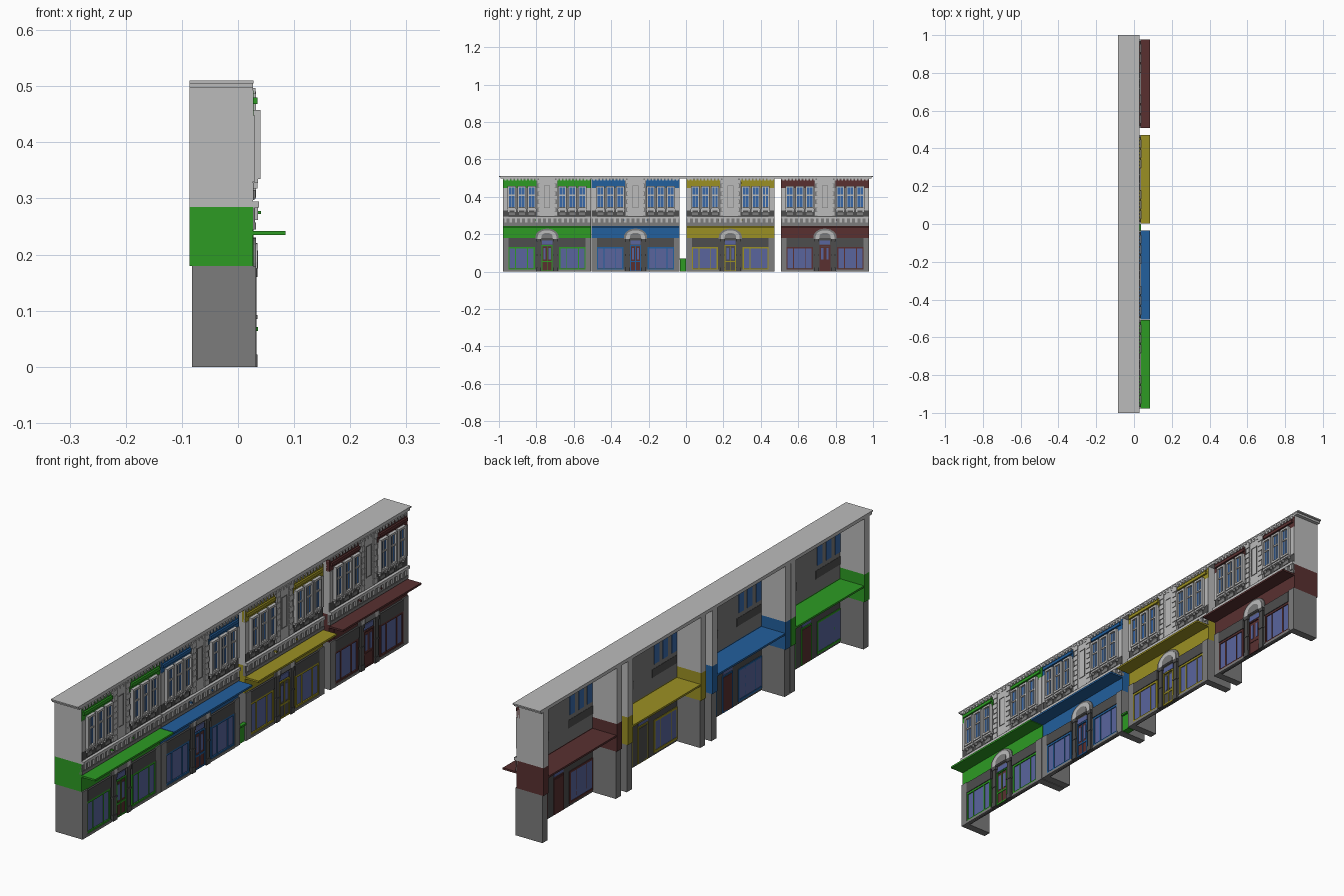
import bpy, bmesh, math

if "Cube" in bpy.data.objects:
    bpy.data.objects.remove(bpy.data.objects["Cube"])

# ---- flat colours ----
def material(name, rgb):
    m = bpy.data.materials.new(name)
    m.diffuse_color = (*rgb, 1)
    m.use_nodes = True
    m.node_tree.nodes["Principled BSDF"].inputs["Base Color"].default_value = m.diffuse_color
    return m

LIGHT = material("light_grey", (0.50, 0.50, 0.50))
MID = material("mid_grey", (0.20, 0.20, 0.20))
DARK = material("dark_grey", (0.075, 0.075, 0.075))
GREEN = material("green", (0.026, 0.33, 0.017))
BLUE = material("blue", (0.016, 0.115, 0.34))
YELLOW = material("yellow", (0.33, 0.28, 0.017))
RED = material("dark_red", (0.10, 0.030, 0.030))
GLASS = material("shop_glass", (0.10, 0.13, 0.34))
SKY = material("upper_glass", (0.04, 0.14, 0.40))


def finish(name, bm, mat):
    bmesh.ops.recalc_face_normals(bm, faces=bm.faces)
    me = bpy.data.meshes.new(name)
    bm.to_mesh(me)
    bm.free()
    me.materials.append(mat)
    ob = bpy.data.objects.new(name, me)
    bpy.context.collection.objects.link(ob)
    return ob


def boxes(name, mat, items, cy=0.0):
    """One object made of boxes (x0, x1, y0, y1, z0, z1), shifted to cy."""
    bm = bmesh.new()
    for x0, x1, y0, y1, z0, z1 in items:
        vs = bmesh.ops.create_cube(bm, size=1)["verts"]
        for v in vs:
            v.co = (x0 + (v.co.x + .5) * (x1 - x0),
                    cy + y0 + (v.co.y + .5) * (y1 - y0),
                    z0 + (v.co.z + .5) * (z1 - z0))
    return finish(name, bm, mat)


def prism(name, mat, profile, x0, x1, cy):
    """Extrude a (y, z) outline along x."""
    bm = bmesh.new()
    f = bm.faces.new([bm.verts.new((x0, cy + y, z)) for y, z in profile])
    r = bmesh.ops.extrude_face_region(bm, geom=[f])
    for g in r["geom"]:
        if isinstance(g, bmesh.types.BMVert):
            g.co.x = x1
    return finish(name, bm, mat)


def both(items):
    """Mirror boxes across the shop centre line."""
    return items + [(a, b, -d, -c, e, f) for a, b, c, d, e, f in items]


def arch(w, z0, h, n=12):
    return [(w, z0 - .012)] + [(w * math.cos(math.pi * i / n), z0 + h * math.sin(math.pi * i / n))
                               for i in range(n + 1)] + [(-w, z0 - .012)]


def frame(x0, x1, y0, y1, z0, z1, t):
    return [(x0, x1, y0, y0 + t, z0, z1), (x0, x1, y1 - t, y1, z0, z1),
            (x0, x1, y0 + t, y1 - t, z0, z0 + t), (x0, x1, y0 + t, y1 - t, z1 - t, z1)]


H = 0.235                       # half shop width
WIN = (0.082, 0.135, 0.188)     # upper window centres


def shop(n, cy, paint, door):
    # party walls: grey base, painted band, light upper wall
    boxes(n + "_wall_base", MID, both([(-.082, .032, H - .03, H, 0, .18)]), cy)
    boxes(n + "_wall_band", paint, both([(-.086, .027, H - .03, H, .18, .285)]), cy)
    boxes(n + "_wall_upper", LIGHT, both([(-.086, .027, H - .03, H, .285, .498)]), cy)

    # floor slab carried forward as the awning
    boxes(n + "_awning_floor", paint, [(-.084, .085, -H, H, .235, .242)], cy)

    # facade sheets
    boxes(n + "_shop_front", DARK, [(.016, .026, -H + .03, H - .03, 0, .18)], cy)
    boxes(n + "_fascia", paint, [(.016, .028, -H + .03, H - .03, .18, .245)], cy)
    boxes(n + "_upper_front", MID, [(.016, .025, -H + .03, H - .03, .245, .498)], cy)

    # shop windows: glass through the sheet, painted frame and mullions
    boxes(n + "_shop_glass", GLASS, both([(.014, .0275, .072, .203, .018, .125)]), cy)
    fr = frame(.014, .031, .065, .208, .008, .132, .008)
    fr += [(.014, .030, y - .002, y + .002, .014, .126) for y in (.105, .168)]
    boxes(n + "_shop_window_frame", paint, both(fr), cy)
    boxes(n + "_stall_base", MID, both([(.02, .0325, .06, .21, 0, .010)]), cy)
    boxes(n + "_sign_board", DARK, both([(.02, .033, .062, .205, .133, .176)]), cy)

    # doorway with panels and glazing
    boxes(n + "_door", door, [(.013, .028, -.026, .026, .004, .135)], cy)
    dp = frame(.013, .031, -.03, .03, .002, .142, .005)
    dp += [(.026, .030, -.0015, .0015, .005, .135), (.026, .030, -.025, .025, .05, .056)]
    boxes(n + "_door_frame", paint, dp, cy)
    boxes(n + "_door_glass", GLASS, both([(.026, .029, .007, .02, .065, .125)]), cy)
    boxes(n + "_fanlight", GLASS, [(.014, .029, -.028, .028, .145, .165)], cy)

    # dark columns with base and capital
    col = [(.02, .033, .034, .052, 0, .17), (.02, .035, .031, .055, 0, .022),
           (.02, .035, .031, .055, .16, .175), (.02, .035, .031, .055, .085, .092)]
    boxes(n + "_columns", DARK, both(col), cy)

    # arched pediment over the door
    prism(n + "_pediment", MID, arch(.062, .185, .045), .02, .032, cy)
    prism(n + "_pediment_face", LIGHT, arch(.05, .187, .034), .03, .0345, cy)
    prism(n + "_pediment_panel", MID, arch(.03, .187, .02), .034, .036, cy)

    # cornice with brackets
    boxes(n + "_cornice", MID, [(.02, .032, -H, H, .245, .257),
                                (.02, .030, -H, H, .257, .284)], cy)
    boxes(n + "_cornice_ledge", LIGHT, [(.02, .037, -H, H, .284, .295)], cy)
    boxes(n + "_cornice_brackets", LIGHT,
          [(.028, .036, -.222 + i * .0278 - .006, -.222 + i * .0278 + .006, .262, .284)
           for i in range(17)], cy)
    boxes(n + "_cornice_trim", paint, both([(.03, .041, .06, .064, .272, .278)]), cy)

    # balcony band under the windows
    boxes(n + "_apron", DARK, both([(.015, .028, .057, H - .002, .297, .328)]), cy)
    boxes(n + "_apron_blocks", MID,
          both([(.027, .031, y - .016, y + .016, .302, .315) for y in WIN]), cy)

    # painted panel above and between the upper windows
    boxes(n + "_upper_panel", paint, both([(.015, .028, .056, H, .448, .492)]), cy)
    boxes(n + "_upper_hood", paint, both([(.02, .035, .058, H - .008, .468, .48)]), cy)

    # upper windows
    glass, frames, sills = [], [], []
    for y in WIN:
        glass.append((.014, .033, y - .015, y + .015, .345, .45))
        frames += frame(.022, .040, y - .0225, y + .0225, .335, .458, .008)
        frames += [(.025, .037, y - .0145, y + .0145, .405, .411),
                   (.025, .036, y - .0015, y + .0015, .343, .45)]
        sills += [(.02, .036, y - .025, y + .025, .328, .335),
                  (.02, .035, y - .021, y - .014, .318, .328),
                  (.02, .035, y + .014, y + .021, .318, .328)]
    boxes(n + "_upper_glass", SKY, both(glass), cy)
    boxes(n + "_upper_window_frames", LIGHT, both(frames), cy)
    boxes(n + "_upper_sills", LIGHT, both(sills), cy)

    # central pier of alternating blocks and the end strips
    pier = [(.02, .029, -.04, .04, .297, .497)]
    for i in range(9):
        w = .052 if i % 2 == 0 else .046
        pier += both([(.02, .032, .026, w, .3 + i * .0215, .319 + i * .0215)])
    boxes(n + "_central_pier", LIGHT, pier, cy)
    boxes(n + "_pier_panel", MID, frame(.028, .0305, -.016, .016, .34, .46, .003), cy)
    boxes(n + "_edge_strips", LIGHT, both([(.02, .030, .215, H, .33, .448)]), cy)

    # small teeth under the roof
    boxes(n + "_eaves_teeth", LIGHT,
          [(.02, .031, -.222 + i * .0185 - .005, -.222 + i * .0185 + .005, .486, .497)
           for i in range(25)], cy)


for name, cy, paint, door in (("green_shop", -.743, GREEN, RED),
                              ("blue_shop", -.270, BLUE, RED),
                              ("yellow_shop", .237, YELLOW, DARK),
                              ("red_shop", .743, RED, RED)):
    shop(name, cy, paint, door)

# roof slab with a stepped edge
boxes("roof", LIGHT, [(-.086, .027, -.992, .992, .497, .505),
                      (-.086, .028, -1, 1, .505, .51)])

# small gate in the alley
boxes("alley_gate", GREEN, [(.024, .028, -.033, 0, 0, .068), (0, .028, -.033, 0, 0, .004),
                            (.022, .036, -.034, 0, .064, .071)])
